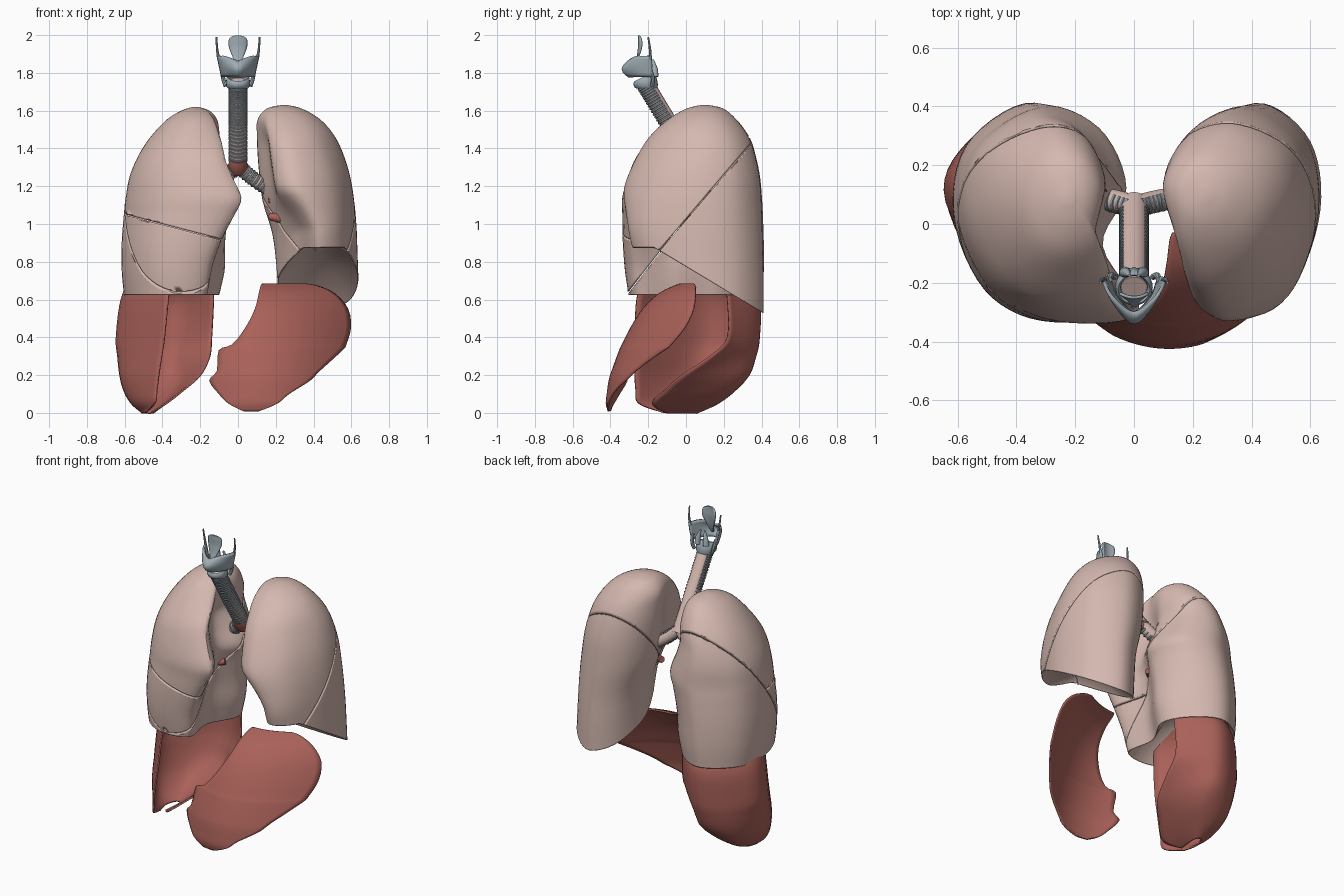
import bpy, bmesh, math
from mathutils import Vector as V

if "Cube" in bpy.data.objects:
    bpy.data.objects.remove(bpy.data.objects["Cube"])


def mat(name, rgb):
    m = bpy.data.materials.new(name)
    m.diffuse_color = (*rgb, 1)
    m.use_nodes = True
    m.node_tree.nodes["Principled BSDF"].inputs["Base Color"].default_value = m.diffuse_color
    return m


PINK = mat("lung_tissue", (0.66, 0.48, 0.43))
RED = mat("muscle", (0.40, 0.12, 0.10))
GREY = mat("cartilage", (0.35, 0.42, 0.46))
DARK = mat("ring_cartilage", (0.26, 0.31, 0.34))


def spline(pts, n, closed=False):
    """Catmull-Rom through tuples of any length."""
    out, k = [], len(pts)
    for i in range(k if closed else k - 1):
        q = [pts[(i + d) % k] if closed else pts[min(max(i + d, 0), k - 1)] for d in (-1, 0, 1, 2)]
        for j in range(n):
            t = j / n
            out.append(tuple(b + .5 * t * (c - a + t * (2*a - 5*b + 4*c - d + t * (3*(b - c) + d - a)))
                             for a, b, c, d in zip(*q)))
    return out if closed else out + [tuple(pts[-1])]


def loft(bm, rows, closed=True, caps=False):
    vs = [[bm.verts.new(p) for p in r] for r in rows]
    n = len(vs[0])
    for a, b in zip(vs, vs[1:]):
        for j in range(n if closed else n - 1):
            bm.faces.new((a[j], a[(j+1) % n], b[(j+1) % n], b[j]))
    if caps:
        bm.faces.new(vs[0])
        bm.faces.new(vs[-1])


def finish(bm, name, material, solid=0, bevel=0, angle=40):
    bmesh.ops.recalc_face_normals(bm, faces=bm.faces)
    me = bpy.data.meshes.new(name)
    bm.to_mesh(me)
    bm.free()
    ob = bpy.data.objects.new(name, me)
    bpy.context.collection.objects.link(ob)
    me.materials.append(material)
    bpy.ops.object.select_all(action='DESELECT')
    ob.select_set(True)
    bpy.context.view_layer.objects.active = ob
    bpy.ops.object.shade_smooth_by_angle(angle=math.radians(angle))
    if solid:
        m = ob.modifiers.new("thickness", 'SOLIDIFY')
        m.thickness, m.offset = solid, 0
    if bevel:
        m = ob.modifiers.new("soft_edge", 'BEVEL')
        m.width, m.segments, m.use_clamp_overlap = bevel, 2, False
        m.limit_method, m.angle_limit = 'ANGLE', math.radians(48)


# Lungs: stacked sections (z, inner x, outer x, front y, back y), then cut into lobes.
# The outline changes from a base outline to a main outline, and to a circle at the apex.
def lobe(name, levels, base, main, sign, tilt, dome, cuts):
    z0, z1 = levels[0][0], levels[-1][0]
    outline = list(zip(spline(base, 6, True), spline(main, 6, True)))
    rows = []
    for z, xi, xo, yf, yb in spline(levels, 4):
        t = min(max((z - z0) / (z1 - z0), 0), 1)
        k = max((t - .75) / .25, 0)
        low = min(max((t - .15) / .3, 0), 1)
        row = []
        for a, b in outline:
            d = V(a).lerp(V(b), low) - V((.5, .5))
            d = d.lerp(d.normalized() * .5, k)
            y = yf + (d.y + .5) * (yb - yf)
            row.append(V((sign * (xi + (d.x + .5) * (xo - xi)), y, z + tilt * max(y, -.17) * (1 - t)**2)))
        rows.append(row)
    rim = rows[0]
    mid = sum(rim, V()) / len(rim)
    for s in (.94, .82, .65, .45, .25, .08):
        rows.insert(0, [mid + (p - mid) * s + V((0, 0, dome * (1 - s * s))) for p in rim])
    bm = bmesh.new()
    loft(bm, rows, True, True)
    for co, no in cuts:
        no = V(no).normalized()
        res = bmesh.ops.bisect_plane(bm, geom=bm.verts[:] + bm.edges[:] + bm.faces[:],
                                     plane_co=V(co) - no * .002, plane_no=no, clear_outer=True)["geom_cut"]
        bmesh.ops.edgeloop_fill(bm, edges=[e for e in res if isinstance(e, bmesh.types.BMEdge)])
        bmesh.ops.remove_doubles(bm, verts=[v for v in res if isinstance(v, bmesh.types.BMVert)], dist=.005)
    finish(bm, name, PINK, bevel=.007)


neg = lambda p: (p[0], tuple(-c for c in p[1]))
two_lobed = [(.77, .21, .635, -.31, .41), (.88, .2, .63, -.33, .41), (1, .18, .625, -.335, .405),
             (1.15, .13, .61, -.33, .4), (1.3, .11, .58, -.28, .385), (1.45, .1, .52, -.2, .34),
             (1.55, .1, .44, -.1, .27), (1.61, .15, .34, 0, .2), (1.63, .23, .26, .08, .12)]
back_half = [(1, .5), (.92, .82), (.55, 1), (.18, .9), (0, .64)]
main_a = [(.17, .09), (.42, 0), (.78, .15)] + back_half + [(.13, .35)]
base_a = [(.27, .24), (.5, .04), (.8, .15)] + back_half + [(.09, .42)]
obl = ((0, .1, 1.14), (0, .76, -.65))
lobe("left_upper_lobe", two_lobed, base_a, main_a, 1, -.6, .12, [obl])
lobe("left_lower_lobe", two_lobed, base_a, main_a, 1, -.6, .12, [neg(obl)])

three_lobed = [(.62, .09, .6, -.3, .4), (.75, .06, .612, -.32, .41), (.9, .04, .612, -.33, .41),
               (1.05, .0, .6, -.33, .405), (1.14, -.03, .59, -.33, .4), (1.25, .02, .57, -.3, .39),
               (1.35, .06, .53, -.26, .37), (1.45, .07, .47, -.19, .34), (1.55, .1, .38, -.1, .27),
               (1.6, .15, .3, -.01, .2), (1.62, .21, .24, .07, .11)]
back_half = [(1, .47), (.93, .8), (.57, 1), (.24, .9)]
main_b = [(.02, .04), (.45, 0), (.8, .14)] + back_half + [(.09, .62), (.22, .35)]
base_b = [(.16, .06), (.5, 0), (.82, .14)] + back_half + [(.02, .64), (.2, .35)]
obl = ((0, 0, 1.03), (0, .8, -.62))
hor = ((-.6, 0, 1.05), (.26, 0, 1))
lobe("right_upper_lobe", three_lobed, base_b, main_b, -1, 0, .2, [obl, neg(hor)])
lobe("right_middle_lobe", three_lobed, base_b, main_b, -1, 0, .2, [obl, hor])
lobe("right_lower_lobe", three_lobed, base_b, main_b, -1, 0, .2, [neg(obl)])

# Right diaphragm half: open bowl, each level swept front edge -> side -> back -> inner edge
bowl = [(0, -.49, -.12, -.505, -.02, -.48, .05, -.45, .03, -.46, -.1),
        (.05, -.44, -.25, -.56, -.02, -.51, .15, -.4, .12, -.38, -.18),
        (.12, -.43, -.265, -.6, .01, -.52, .23, -.34, .22, -.29, -.11),
        (.2, -.42, -.27, -.62, .03, -.53, .27, -.32, .31, -.2, -.02),
        (.3, -.405, -.27, -.63, .06, -.54, .29, -.33, .36, -.15, .13),
        (.4, -.39, -.27, -.636, .08, -.55, .29, -.34, .385, -.14, .22),
        (.6, -.37, -.26, -.61, .08, -.53, .29, -.33, .385, -.13, .22),
        (.72, -.35, -.22, -.55, .05, -.48, .22, -.34, .3, -.13, .2),
        (.81, -.33, -.12, -.44, .03, -.4, .12, -.32, .17, -.16, .1),
        (.84, -.32, -.02, -.34, .03, -.33, .05, -.31, .06, -.26, .04)]
bm = bmesh.new()
loft(bm, [[(x, y, r[0]) for x, y in spline(list(zip(r[1::2], r[2::2])), 7)] for r in spline(bowl, 5)], False)
finish(bm, "right_diaphragm", RED, solid=.01)

# Left diaphragm half: curved plate, each level (z, left x, right x, front y)
plate = [(.01, .03, .11, -.41), (.05, -.05, .21, -.42), (.1, -.1, .27, -.415), (.17, -.15, .38, -.405),
         (.22, -.11, .43, -.39), (.33, -.1, .55, -.35), (.36, -.03, .57, -.335), (.45, .04, .595, -.29),
         (.55, .09, .58, -.225), (.63, .11, .51, -.14), (.67, .12, .42, -.06), (.68, .13, .36, -.03)]
bm = bmesh.new()
loft(bm, [[(a + (b - a) * i / 20, y + 1.25 * (a + (b - a) * i / 20 - .12)**2, z) for i in range(21)]
          for z, a, b, y in spline(plate, 3)], False)
finish(bm, "left_diaphragm", RED, solid=.01)


# Airway helpers: frame with the gap direction pointing back
def frame(t):
    t = V(t).normalized()
    b = (V((0, 1, 0)) - t * t.y).normalized()
    return t, b, t.cross(b)


def tube(bm, pts, radii, n=20):
    rows = []
    for i, p in enumerate(pts):
        t, b, s = frame(V(pts[min(i+1, len(pts)-1)]) - V(pts[max(i-1, 0)]))
        rows.append([V(p) + radii[i] * (math.cos(a) * b + math.sin(a) * s)
                     for a in (2 * math.pi * j / n for j in range(n))])
    loft(bm, rows, True, True)


def ring(bm, c, tan, r, q, h, gap=.9, back=1):
    t, b, s = frame(tan)
    rows = []
    for i in range(25):
        a = gap + (2 * math.pi - 2 * gap) * i / 24
        d = math.cos(a) * b + math.sin(a) * s
        hh = h * (1 + (back - 1) * (.5 + .5 * math.cos(a)))
        rows.append([V(c) + d * (r + q * math.cos(w)) + t * hh * math.sin(w)
                     for w in (math.pi * j / 4 for j in range(8))])
    loft(bm, rows, True, True)


# Windpipe and main bronchi with cartilage rings
airways = [("trachea", [(0, -.22, 1.75), (0, -.1, 1.55), (0, .07, 1.28)], .046, 27),
           ("left_bronchus", [(.0, .06, 1.31), (.08, .08, 1.24), (.2, .1, 1.16)], .036, 12),
           ("right_bronchus", [(.0, .06, 1.31), (-.07, .08, 1.25), (-.18, .1, 1.18)], .038, 8)]
for name, path, r, count in airways:
    pts = spline(path, 32)
    bm = bmesh.new()
    tube(bm, pts, [r] * len(pts))
    finish(bm, name, PINK)
    bm = bmesh.new()
    for i in range(count):
        k = 4 + int(i * (len(pts) - 14) / (count - 1))
        ring(bm, pts[k], V(pts[k+1]) - V(pts[k-1]), r, .005, .006)
    finish(bm, name + "_rings", DARK)

# Red collar at the fork and branches entering the lungs
bm = bmesh.new()
tube(bm, [(0, .015, 1.345), (0, .04, 1.31), (0, .06, 1.27)], [.04, .053, .035])
for s, x in ((-1, .1), (1, .17)):
    for y, z in ((.1, 1.3), (.0, 1.12), (-.02, 1.03)):
        tube(bm, [(s * x, y + .03, z + .01), (s * (x + .06), y, z), (s * (x + .12), y, z - .02)], [.02, .026, .02], 12)
finish(bm, "fork_and_branches", RED)

# Voice box: shield, ring, horns, leaf and small rear cartilages
half = [(.108, -.18), (.085, -.25), (.04, -.31), (0, -.335)]
wing = half + [(-x, y) for x, y in half[-2::-1]]
bm = bmesh.new()
rows = []
for k in range(7):
    f = k / 6
    w = .78 + .22 * f
    rows.append([(x * w, -.19 + (y + .19) * (.65 + .35 * math.sin(math.pi * min(f * .8 + .1, 1))),
                  1.78 + f * (.08 + .03 * min(abs(x) / .07, 1))) for x, y in spline(wing, 4)])
loft(bm, rows, False)
finish(bm, "thyroid_cartilage", GREY, solid=.012)

bm = bmesh.new()
ring(bm, (0, -.215, 1.75), (0, .25, -1), .054, .01, .02, 0, 2.2)
finish(bm, "cricoid_cartilage", GREY)

bm = bmesh.new()
for s in (-1, 1):
    p = spline([(s * .1, -.19, 1.87), (s * .11, -.19, 1.92), (s * .114, -.2, 1.99)], 4)
    tube(bm, p, [.009 - .0006 * i for i in range(len(p))], 8)
    p = spline([(s * .085, -.19, 1.82), (s * .078, -.175, 1.77), (s * .065, -.18, 1.73)], 4)
    tube(bm, p, [.011] * len(p), 8)
finish(bm, "cartilage_horns", GREY)

bm = bmesh.new()
for s in (-1, 1):
    tube(bm, [(s * .03, -.165, 1.78), (s * .028, -.165, 1.82), (s * .015, -.175, 1.87)], [.02, .016, .005], 10)
finish(bm, "arytenoid_cartilages", GREY)

leaf = [(1.82, .008, -.28), (1.87, .022, -.26), (1.93, .045, -.25), (1.97, .048, -.25), (1.99, .035, -.25), (1.998, .012, -.25)]
bm = bmesh.new()
loft(bm, [[(w * i / 4, y + 6 * (w * i / 4)**2, z) for i in range(-4, 5)] for z, w, y in spline(leaf, 4)], False)
finish(bm, "epiglottis", GREY, solid=.01)
